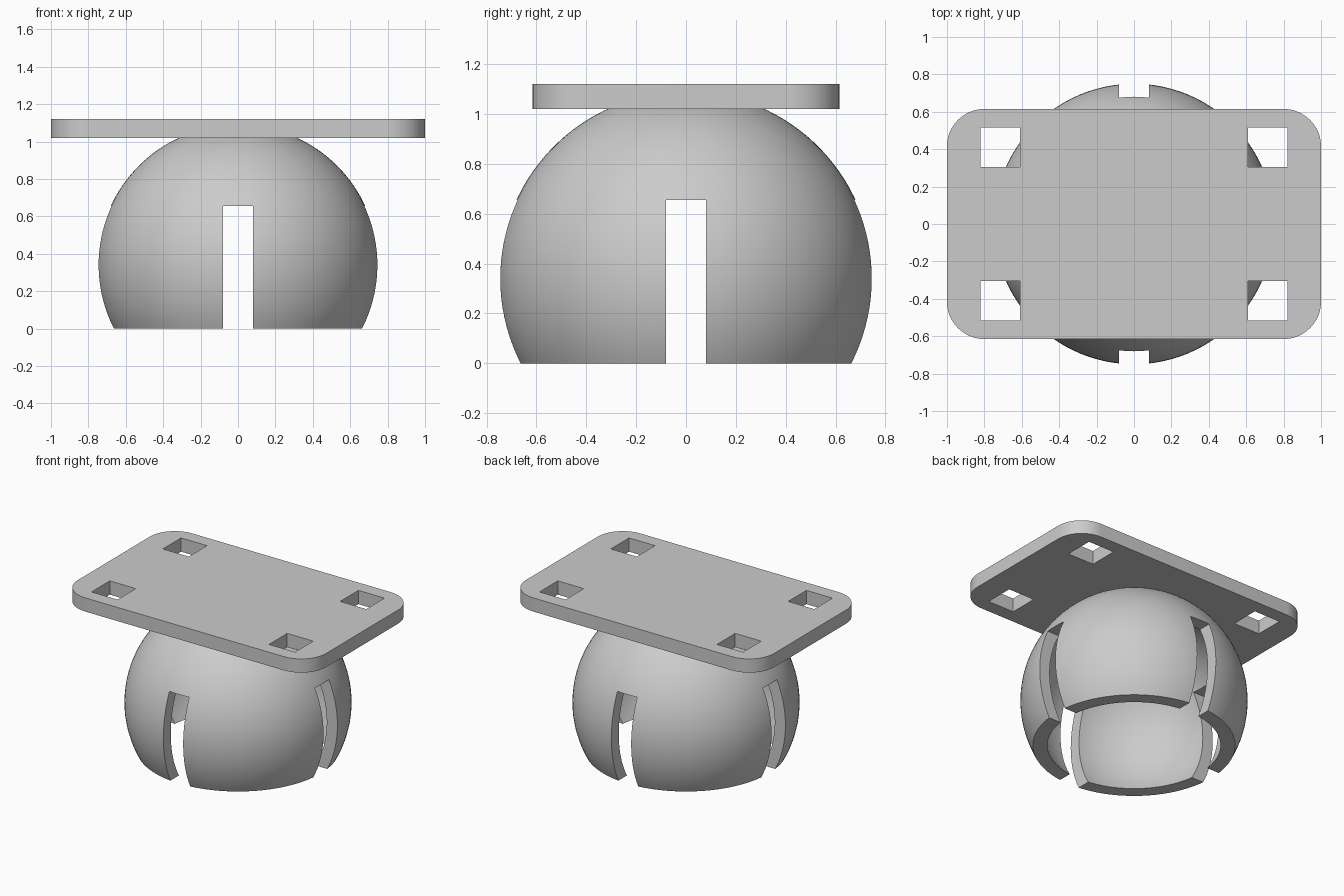
import bpy, bmesh, math

if "Cube" in bpy.data.objects:
    bpy.data.objects.remove(bpy.data.objects["Cube"], do_unlink=True)

grey = bpy.data.materials.new("plain grey")
grey.use_nodes = True
grey.diffuse_color = (0.6, 0.6, 0.6, 1)
grey.node_tree.nodes["Principled BSDF"].inputs["Base Color"].default_value = (0.6, 0.6, 0.6, 1)

BALL_Z, OUTER, INNER = 0.34, 0.75, 0.665
PLATE_LOW, PLATE_HIGH = 1.02, 1.12


def make_object(name, bm):
    bmesh.ops.recalc_face_normals(bm, faces=bm.faces[:])
    mesh = bpy.data.meshes.new(name)
    bm.to_mesh(mesh)
    bm.free()
    mesh.materials.append(grey)
    obj = bpy.data.objects.new(name, mesh)
    bpy.context.collection.objects.link(obj)
    return obj


def box(name, low, high):
    bm = bmesh.new()
    bmesh.ops.create_cube(bm, size=1)
    for v in bm.verts:
        v.co = [(a + b) / 2 + c * (b - a) for a, b, c in zip(low, high, v.co)]
    return make_object(name, bm)


def cut(obj, cutters):
    """Subtract every cutter, keep the result as plain mesh."""
    for c in cutters:
        c.hide_render = True
        mod = obj.modifiers.new("cut", 'BOOLEAN')
        mod.operation, mod.solver, mod.object = 'DIFFERENCE', 'EXACT', c
    bpy.context.view_layer.update()
    graph = bpy.context.evaluated_depsgraph_get()
    mesh = bpy.data.meshes.new_from_object(obj.evaluated_get(graph))
    obj.modifiers.clear()
    obj.data = mesh
    for c in cutters:
        bpy.data.objects.remove(c, do_unlink=True)


def smooth(obj):
    bpy.ops.object.select_all(action='DESELECT')
    obj.select_set(True)
    bpy.context.view_layer.objects.active = obj
    bpy.ops.object.shade_smooth_by_angle(angle=math.radians(30))


def arc(radius, z_low, z_high, steps):
    """Profile points on the ball between two heights."""
    a = math.asin((z_low - BALL_Z) / radius)
    b = math.asin(min(1, (z_high - BALL_Z) / radius))
    angles = [a + (b - a) * i / steps for i in range(steps + 1)]
    return [(radius * math.cos(t), 0, BALL_Z + radius * math.sin(t)) for t in angles]


# Hollow ball, open below, turned from a wall profile
top = PLATE_LOW + 0.01
profile = arc(OUTER, 0, top, 32) + [(0, 0, top)]
profile += arc(INNER, 0, BALL_Z + INNER, 32)[::-1]
bm = bmesh.new()
verts = [bm.verts.new(p) for p in profile]
edges = [bm.edges.new((verts[i], verts[(i + 1) % len(verts)])) for i in range(len(verts))]
bmesh.ops.spin(bm, geom=verts + edges, cent=(0, 0, 0), axis=(0, 0, 1),
               angle=math.tau, steps=96, use_merge=False)
bmesh.ops.remove_doubles(bm, verts=bm.verts[:], dist=0.0001)
# The pole-to-pole wall inside the solid top is not a surface
axis_edges = [e for e in bm.edges if all(math.hypot(v.co.x, v.co.y) < 0.001 for v in e.verts)]
bmesh.ops.delete(bm, geom=axis_edges, context='EDGES')
ball = make_object("slotted_ball_shell", bm)

# Four slots, as two crossing channels
cut(ball, [box("slot_x", (-1, -0.08, -0.1), (1, 0.08, 0.655)),
           box("slot_y", (-0.08, -1, -0.1), (0.08, 1, 0.655))])
smooth(ball)

# Mounting plate with rounded corners
HALF_X, HALF_Y, CORNER, STEPS = 1.0, 0.615, 0.2, 12
bm = bmesh.new()
outline = []
for quarter, (sx, sy) in enumerate([(1, 1), (-1, 1), (-1, -1), (1, -1)]):
    for i in range(STEPS + 1):
        t = (quarter + i / STEPS) * math.pi / 2
        outline.append(bm.verts.new((sx * (HALF_X - CORNER) + CORNER * math.cos(t),
                                     sy * (HALF_Y - CORNER) + CORNER * math.sin(t), PLATE_LOW)))
face = bm.faces.new(outline)
raised = bmesh.ops.extrude_face_region(bm, geom=[face], use_keep_orig=True)["geom"]
bmesh.ops.translate(bm, vec=(0, 0, PLATE_HIGH - PLATE_LOW),
                    verts=[g for g in raised if isinstance(g, bmesh.types.BMVert)])
plate = make_object("mounting_plate", bm)

# Square bolt holes
holes = []
for sx in (-1, 1):
    for sy in (-1, 1):
        cx, cy, h = sx * 0.715, sy * 0.41, 0.105
        holes.append(box("bolt_hole", (cx - h, cy - h, 0.9), (cx + h, cy + h, 1.3)))
cut(plate, holes)
smooth(plate)
